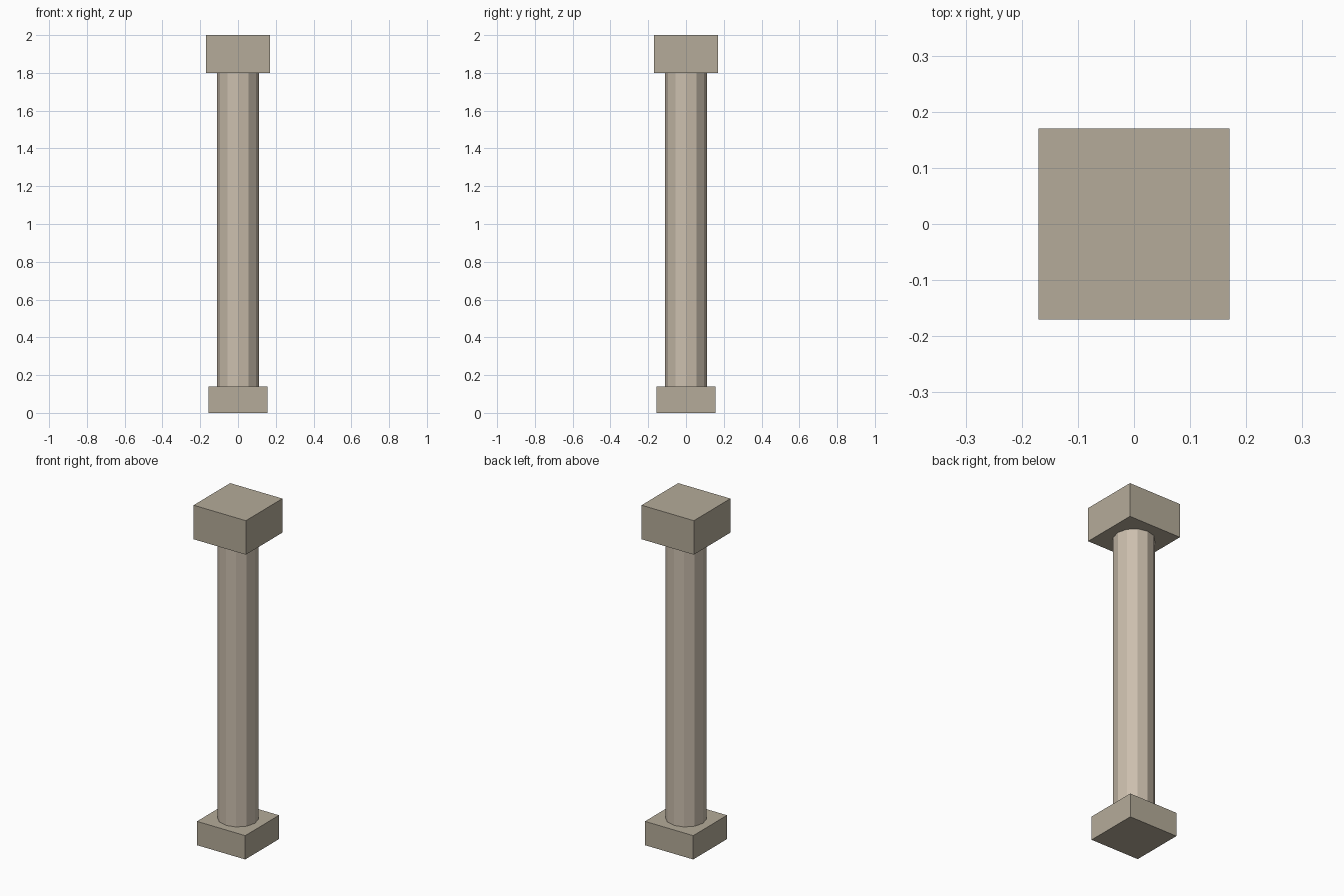
import bpy

if "Cube" in bpy.data.objects:
    bpy.data.objects.remove(bpy.data.objects["Cube"])


def material(name, color):
    mat = bpy.data.materials.new(name)
    mat.diffuse_color = (*color, 1.0)
    mat.use_nodes = True
    mat.node_tree.nodes["Principled BSDF"].inputs["Base Color"].default_value = mat.diffuse_color
    return mat


shaft_stone = material("shaft_stone", (0.60, 0.52, 0.42))
block_stone = material("block_stone", (0.46, 0.41, 0.32))


def block(name, width, z0, z1):
    bpy.ops.mesh.primitive_cube_add(size=1, location=(0, 0, (z0 + z1) / 2))
    ob = bpy.context.object
    ob.name = name
    ob.scale = (width, width, z1 - z0)
    bpy.ops.object.transform_apply(location=False, rotation=False, scale=True)
    ob.data.materials.append(block_stone)


# Square base and capital
block("base", 0.314, 0.0, 0.14)
block("capital", 0.34, 1.80, 2.0)

# Twelve-sided flat-faced shaft between the blocks
bpy.ops.mesh.primitive_cylinder_add(vertices=12, radius=0.11, depth=1.66,
                                    location=(0, 0, 0.97))
shaft = bpy.context.object
shaft.name = "shaft"
shaft.data.materials.append(shaft_stone)
